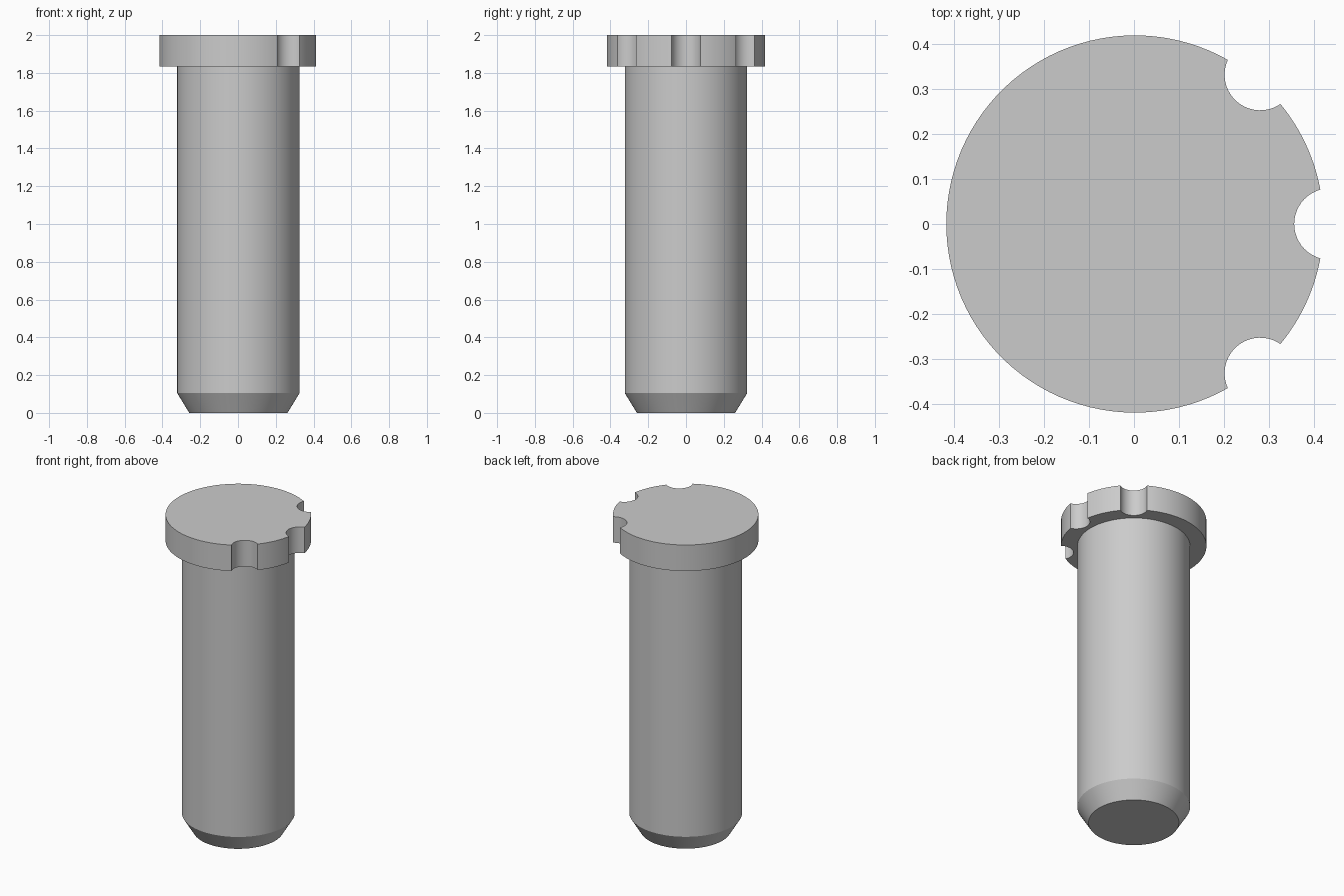
import bpy
import bmesh
from math import acos, cos, sin, pi, radians, atan2
from mathutils import Vector

if "Cube" in bpy.data.objects:
    bpy.data.objects.remove(bpy.data.objects["Cube"])

CENTRE_X = 0.002
HEAD_R, HEAD_BOTTOM, HEAD_TOP = 0.418, 1.835, 2.0
NOTCH_R, NOTCH_DIST = 0.079, 0.432
SHAFT_R, TIP_R, CHAMFER_Z = 0.324, 0.26, 0.105

grey = bpy.data.materials.new("plain_grey")
grey.use_nodes = True
colour = (0.6, 0.6, 0.6, 1)
grey.diffuse_color = colour
grey.node_tree.nodes["Principled BSDF"].inputs["Base Color"].default_value = colour


def arc(centre, radius, start, end, steps):
    """Points along an arc, both ends included."""
    return [centre + radius * Vector((cos(t), sin(t)))
            for t in (start + (end - start) * i / steps for i in range(steps + 1))]


def stack(name, sections):
    """Solid skinned through (outline, height) sections with equal point counts."""
    bm = bmesh.new()
    rings = [[bm.verts.new((p.x, p.y, z)) for p in outline] for outline, z in sections]
    n = len(rings[0])
    for low, high in zip(rings, rings[1:]):
        for i in range(n):
            j = (i + 1) % n
            bm.faces.new((low[i], low[j], high[j], high[i]))
    bm.faces.new(rings[0][::-1])
    bm.faces.new(rings[-1])
    mesh = bpy.data.meshes.new(name)
    bm.to_mesh(mesh)
    bm.free()
    mesh.materials.append(grey)
    obj = bpy.data.objects.new(name, mesh)
    bpy.context.collection.objects.link(obj)
    obj.location.x = CENTRE_X
    bpy.ops.object.select_all(action="DESELECT")
    obj.select_set(True)
    bpy.context.view_layer.objects.active = obj
    bpy.ops.object.shade_smooth_by_angle(angle=radians(20))
    return obj


origin = Vector((0, 0))

# Shaft with a chamfered tip, seated just inside the head
circles = [(TIP_R, 0), (SHAFT_R, CHAMFER_Z), (SHAFT_R, HEAD_BOTTOM + 0.01)]
stack("shaft", [(arc(origin, r, 0, 2 * pi, 96)[:-1], z) for r, z in circles])

# Head outline: rim arcs joined by three round notches on the left side
half = acos((HEAD_R ** 2 + NOTCH_DIST ** 2 - NOTCH_R ** 2) / (2 * HEAD_R * NOTCH_DIST))
corner = HEAD_R * Vector((cos(half), sin(half))) - Vector((NOTCH_DIST, 0))
sweep = atan2(corner.y, corner.x)
notches = [radians(a) for a in (-50, 0, 50)]
outline = []
for i, angle in enumerate(notches):
    centre = NOTCH_DIST * Vector((cos(angle), sin(angle)))
    # Concave wall, running through the side nearest the axis
    outline += arc(centre, NOTCH_R, angle + 2 * pi - sweep, angle + sweep, 20)
    following = notches[i + 1] if i < 2 else notches[0] + 2 * pi
    steps = 12 if i < 2 else 72
    outline += arc(origin, HEAD_R, angle + half, following - half, steps)[1:-1]
stack("notched_head", [(outline, HEAD_BOTTOM), (outline, HEAD_TOP)])
